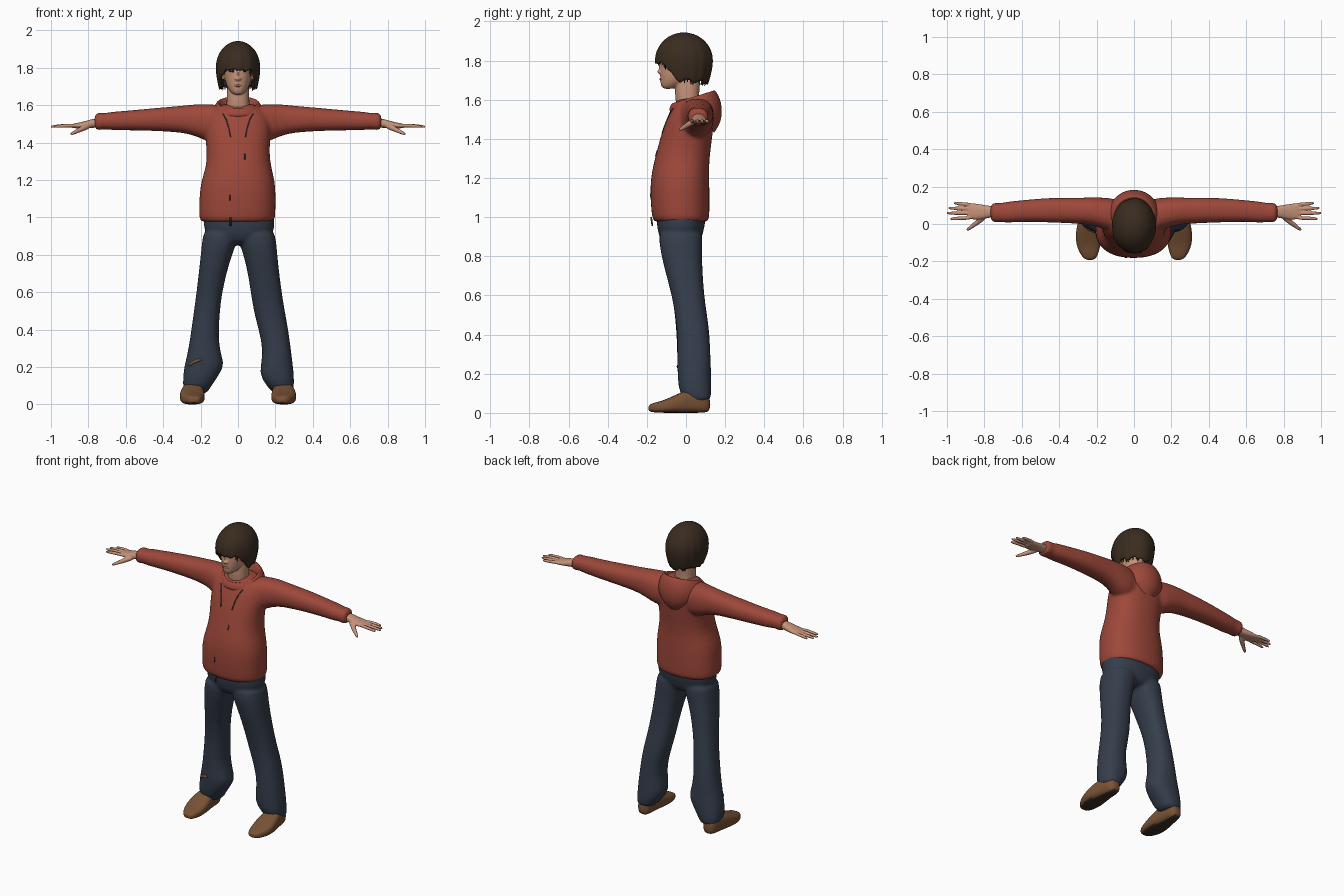
import bpy, bmesh, math, random
from mathutils import Vector, Matrix

if "Cube" in bpy.data.objects:
    bpy.data.objects.remove(bpy.data.objects["Cube"])

random.seed(4)


def material(name, rgb):
    m = bpy.data.materials.new(name)
    m.diffuse_color = (*rgb, 1)
    m.use_nodes = True
    m.node_tree.nodes["Principled BSDF"].inputs["Base Color"].default_value = m.diffuse_color
    return m


RED = material("red fleece", (0.34, 0.064, 0.042))
DENIM = material("dark denim", (0.036, 0.048, 0.072))
SKIN = material("skin", (0.56, 0.29, 0.19))
HAIR = material("brown hair", (0.042, 0.025, 0.014))
LEATHER = material("tan leather", (0.19, 0.085, 0.036))
SOLE = material("dark sole", (0.045, 0.028, 0.018))
LIPS = material("lips", (0.42, 0.16, 0.12))
EYE = material("dark eye", (0.03, 0.025, 0.02))


def skin_rings(bm, rings):
    n = len(rings[0])
    for a, b in zip(rings, rings[1:]):
        for i in range(n):
            j = (i + 1) % n
            bm.faces.new((a[i], a[j], b[j], b[i]))


def loft(bm, axis, rings, s=1, n=24, p=2.3):
    """Closed body along an axis; ring = (position, u0, u1, v0, v1) extents."""
    u, v = [k for k in range(3) if k != axis]
    loops = []
    for t, u0, u1, v0, v1 in rings:
        loop = []
        for i in range(n):
            c, d = math.cos(math.tau * i / n), math.sin(math.tau * i / n)
            co = Vector((0, 0, 0))
            co[axis] = t
            co[u] = (u0 + u1) / 2 + (u1 - u0) / 2 * math.copysign(abs(c) ** (2 / p), c)
            co[v] = (v0 + v1) / 2 + (v1 - v0) / 2 * math.copysign(abs(d) ** (2 / p), d)
            co.x *= s
            loop.append(bm.verts.new(co))
        loops.append(loop)
    skin_rings(bm, loops)
    bm.faces.new(loops[0])
    bm.faces.new(loops[-1])


def tube(bm, pts, radii, n=8):
    pts = [Vector(p) for p in pts]
    loops = []
    for i, (p, r) in enumerate(zip(pts, radii)):
        d = pts[min(i + 1, len(pts) - 1)] - pts[max(i - 1, 0)]
        q = d.to_track_quat('Z', 'Y')
        loops.append([bm.verts.new(p + q @ Vector((r * math.cos(math.tau * k / n), r * math.sin(math.tau * k / n), 0)))
                      for k in range(n)])
    skin_rings(bm, loops)
    bm.faces.new(loops[0])
    bm.faces.new(loops[-1])


def ball(bm, pos, size):
    bmesh.ops.create_uvsphere(bm, u_segments=16, v_segments=10, radius=1,
                              matrix=Matrix.Translation(pos) @ Matrix.Diagonal((*size, 1)))


def part(name, bm, mats, voxel=0, sub=1, smooth=5):
    """Finish a part; a voxel size fuses its overlapping bodies into one skin."""
    bmesh.ops.recalc_face_normals(bm, faces=bm.faces)
    for f in bm.faces:
        f.smooth = True
    me = bpy.data.meshes.new(name)
    bm.to_mesh(me)
    bm.free()
    for m in mats:
        me.materials.append(m)
    ob = bpy.data.objects.new(name, me)
    bpy.context.collection.objects.link(ob)
    if sub:
        md = ob.modifiers.new("round", 'SUBSURF')
        md.levels = md.render_levels = sub
    if voxel:
        md = ob.modifiers.new("fuse", 'REMESH')
        md.mode, md.voxel_size, md.use_smooth_shade = 'VOXEL', voxel, True
        md = ob.modifiers.new("soften", 'SMOOTH')
        md.factor, md.iterations = 0.5, smooth
    return ob


def on_front(ob, x, z, lift=0.0):
    """Point on the front surface of a part."""
    dg = bpy.context.evaluated_depsgraph_get()
    hit, loc, _, _ = ob.ray_cast(Vector((x, -1, z)), Vector((0, 1, 0)), depsgraph=dg)
    return Vector((x, (loc.y if hit else 0) - lift, z))


# Sweater: body and two sleeves
bm = bmesh.new()
loft(bm, 2, [(.972, -.198, .192, -.16, .112), (.985, -.21, .20, -.174, .12), (1.1, -.208, .202, -.183, .121),
             (1.19, -.20, .20, -.182, .119), (1.27, -.17, .177, -.167, .118), (1.35, -.166, .167, -.146, .126),
             (1.45, -.178, .176, -.12, .14), (1.53, -.178, .178, -.088, .147), (1.58, -.14, .14, -.064, .14),
             (1.612, -.085, .085, -.035, .10)], n=32)
for s in (1, -1):
    loft(bm, 0, [(.05, -.06, .13, 1.40, 1.60), (.15, -.035, .142, 1.395, 1.607), (.22, -.005, .143, 1.435, 1.607),
                 (.30, .002, .14, 1.455, 1.597), (.45, .008, .142, 1.463, 1.585), (.60, .013, .127, 1.466, 1.57),
                 (.68, .005, .12, 1.466, 1.565), (.715, .012, .11, 1.474, 1.556), (.745, .005, .116, 1.464, 1.562),
                 (.77, .018, .106, 1.47, 1.553)], s)
hoodie = part("hoodie", bm, [RED], .009)

# Hood lying on the back around the neck
bm = bmesh.new()
rows = [[] for _ in range(7)]
for i in range(40):
    a = math.tau * i / 40
    w = (1 - math.cos(a)) / 2
    rim = 1.585 + .065 * w
    prof = [(.66, 1.56), (.86, rim - .025), (.97, rim), (1.06, rim - .002), (1.22 + .17 * w, rim - .03 - .035 * w),
            (1.16 + .2 * w, rim - .05 - .115 * w), (.95 + .03 * w, rim - .06 - .16 * w * w)]
    for row, (r, z) in zip(rows, prof):
        row.append(bm.verts.new((.108 * r * math.sin(a), .04 - .105 * r * math.cos(a), z)))
skin_rings(bm, rows)
part("hood", bm, [RED], sub=2)

# Trousers: hips and two flared legs (z, inner, outer, front, back)
bm = bmesh.new()
loft(bm, 2, [(.85, -.10, .10, -.11, .06), (.90, -.184, .20, -.142, .086), (1.0, -.186, .196, -.156, .105),
             (1.04, -.18, .19, -.14, .10)])
right = [(.05, .19, .295, .01, .125), (.10, .155, .30, -.035, .13), (.165, .105, .30, -.042, .13),
         (.27, .14, .286, -.046, .126), (.40, .11, .27, -.044, .122), (.50, .083, .25, -.056, .108),
         (.60, .068, .234, -.072, .093), (.75, .045, .215, -.115, .083), (.87, .005, .205, -.14, .082),
         (.95, -.02, .195, -.14, .09)]
left = [(.05, .165, .285, .01, .125), (.10, .145, .298, -.035, .13), (.20, .068, .29, -.042, .13),
        (.25, .085, .275, -.046, .126), (.34, .107, .258, -.045, .123), (.50, .097, .236, -.056, .108),
        (.60, .085, .222, -.072, .093), (.75, .05, .205, -.115, .083), (.87, .005, .192, -.14, .082),
        (.95, -.02, .185, -.14, .09)]
loft(bm, 2, right, 1)
loft(bm, 2, left, -1)
trousers = part("trousers", bm, [DENIM], .009)

# Shoes: leather upper, dark faces underneath
for s, side in ((1, "right"), (-1, "left")):
    bm = bmesh.new()
    loft(bm, 1, [(-.193, .215, .255, .012, .036), (-.175, .195, .28, .002, .05), (-.11, .177, .312, 0, .064),
                 (-.04, .177, .312, 0, .10), (.03, .19, .295, 0, .125), (.09, .192, .285, 0, .11),
                 (.125, .21, .265, .008, .08)], s, p=2.8)
    for f in bm.faces:
        f.material_index = int(f.calc_center_median().z < .008)
    part(side + " shoe", bm, [LEATHER, SOLE], sub=2)

# Head: neck, skull, nose and ears
bm = bmesh.new()
loft(bm, 2, [(1.50, -.06, .06, -.04, .08), (1.6, -.062, .062, -.055, .064), (1.66, -.06, .06, -.058, .07),
             (1.75, -.058, .058, -.05, .08)])
loft(bm, 2, [(1.654, -.022, .022, -.118, -.07), (1.672, -.042, .042, -.129, -.02), (1.70, -.06, .06, -.132, .03),
             (1.74, -.072, .072, -.134, .08), (1.78, -.078, .078, -.131, .10), (1.84, -.081, .081, -.131, .11),
             (1.89, -.06, .06, -.10, .09), (1.91, -.03, .03, -.05, .05)], p=2.1)
tube(bm, [(0, -.124, 1.80), (0, -.136, 1.768), (0, -.147, 1.745), (0, -.128, 1.732)], [.006, .008, .011, .009])
for s in (1, -1):
    ball(bm, (s * .082, -.01, 1.765), (.01, .02, .032))
    ball(bm, (s * .011, -.136, 1.741), (.007, .009, .006))
head = part("head", bm, [SKIN], .0055, smooth=2)

# Eyes and mouth, laid on the face
bm = bmesh.new()
for s in (1, -1):
    ball(bm, on_front(head, s * .032, 1.782), (.013, .003, .005))
part("eyes", bm, [EYE], sub=0)
bm = bmesh.new()
ball(bm, on_front(head, 0, 1.704), (.022, .005, .006))
part("mouth", bm, [LIPS], sub=0)

# Hands: palm, four fingers and thumb
for s, side in ((1, "right"), (-1, "left")):
    bm = bmesh.new()
    loft(bm, 0, [(.74, .035, .095, 1.48, 1.535), (.785, .032, .098, 1.478, 1.525), (.83, .022, .108, 1.476, 1.511),
                 (.875, .024, .112, 1.476, 1.503), (.892, .034, .106, 1.48, 1.498)], s)
    for y, tip, spread in ((.034, .985, -.006), (.058, 1.004, 0), (.081, .994, .004), (.102, .966, .01)):
        tube(bm, [(s * .86, y, 1.491), (s * (.86 + tip) / 2, y + spread / 2, 1.491), (s * (tip - .01), y + spread, 1.486),
                  (s * tip, y + spread, 1.485)], [.012, .0108, .009, .005])
    tube(bm, [(s * .785, .055, 1.497), (s * .825, .018, 1.478), (s * .865, -.012, 1.459), (s * .89, -.03, 1.447),
              (s * .895, -.034, 1.444)], [.018, .017, .012, .009, .005])
    part(side + " hand", bm, [SKIN], .0045, smooth=2)


# Hair: a cap with a face opening, plus tapered locks
def hem(a):
    d = abs((math.degrees(a) + 180) % 360 - 180)
    keys = [(0, 1.79), (30, 1.785), (58, 1.745), (80, 1.69), (180, 1.68)]
    for (d0, z0), (d1, z1) in zip(keys, keys[1:]):
        if d <= d1:
            return z0 + (z1 - z0) * (d - d0) / (d1 - d0)
    return 1.68


def hair_point(a, z, grow=1.0):
    t = (z - 1.80) / .13
    r = math.sqrt(max(0, 1 - t * t)) if t > 0 else 1 - .22 * (-t) ** 1.6
    return Vector((.105 * r * grow * math.sin(a), -.01 - .134 * r * grow * math.cos(a), z))


bm = bmesh.new()
rows = [[] for _ in range(12)]
for i in range(60):
    a = math.tau * i / 60
    low = hem(a) + random.uniform(-.008, .022)
    for k, row in enumerate(rows):
        v = (k + .15) / 11.15
        bump = 1 + .022 * v * math.sin(11 * a + 2 * math.sin(3 * a))
        row.append(bm.verts.new(hair_point(a, 1.93 - (1.93 - low) * v ** 1.7, bump)))
skin_rings(bm, rows)
bm.faces.new(rows[0])
cap = part("hair cap", bm, [HAIR], sub=1)
md = cap.modifiers.new("thickness", 'SOLIDIFY')
md.thickness, md.offset = .014, -1
bm = bmesh.new()
for i in range(54):
    a = math.tau * i / 54 + random.uniform(-.05, .05)
    sway, low = random.uniform(-.14, .14), hem(a) - random.uniform(-.008, .014)
    top = random.uniform(1.83, 1.89)
    pts = [hair_point(a + sway * t, top + (low - top) * t, .96 + .03 * t + random.uniform(0, .04) * t * t)
           for t in (0, .3, .6, .85, 1)]
    tube(bm, pts, [.005, .011, .011, .007, .002], 6)
part("hair locks", bm, [HAIR])

# Drawstrings and zip pulls on the sweater front
bm = bmesh.new()
for s in (1, -1):
    pts = [(.08, 1.555), (.062, 1.52), (.05, 1.48), (.04, 1.43)]
    tube(bm, [on_front(hoodie, s * x, z, .001) for x, z in pts], [.003] * 4, 6)
for x, z0, z1 in ((.035, 1.31, 1.34), (-.045, 1.09, 1.12)):
    tube(bm, [on_front(hoodie, x, z0, .001), on_front(hoodie, x, z1, .001)], [.004, .004], 6)
tube(bm, [(-.04, -.172, .955), (-.04, -.178, 1.0)], [.005, .005], 6)
part("drawstrings", bm, [DENIM], sub=0)

# Small leather patch on one shin
bm = bmesh.new()
tube(bm, [on_front(trousers, x, z) for x, z in ((-.265, .205), (-.24, .225), (-.215, .237), (-.19, .24))],
     [.006, .01, .01, .006])
part("shin patch", bm, [LEATHER])
